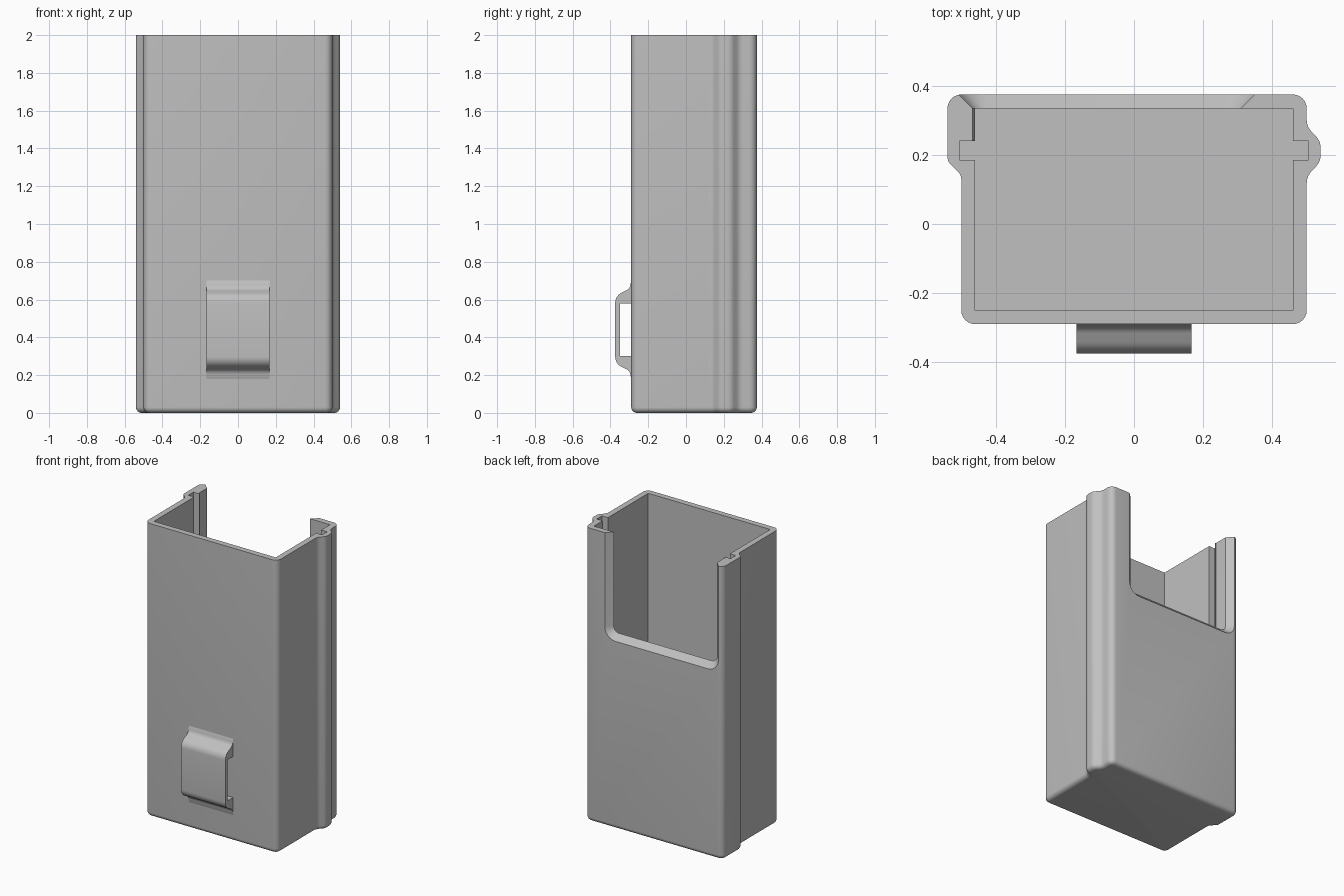
import bpy, bmesh, math
from mathutils import Vector

if "Cube" in bpy.data.objects:
    bpy.data.objects.remove(bpy.data.objects["Cube"])

grey = bpy.data.materials.new("plain grey")
grey.use_nodes = True
grey.diffuse_color = (0.53, 0.53, 0.53, 1)
grey.node_tree.nodes["Principled BSDF"].inputs["Base Color"].default_value = grey.diffuse_color


def rounded(corners, steps=6):
    """Closed 2D outline from (x, y, fillet radius) corners."""
    out = []
    for i, (x, y, r) in enumerate(corners):
        p = Vector((x, y))
        if r == 0:
            out.append(p)
            continue
        a = (Vector(corners[i - 1][:2]) - p).normalized()
        b = (Vector(corners[(i + 1) % len(corners)][:2]) - p).normalized()
        half = a.angle(b) / 2
        centre = p + (a + b).normalized() * r / math.sin(half)
        start = p + a * r / math.tan(half) - centre
        end = p + b * r / math.tan(half) - centre
        sweep = start.angle_signed(end)
        for k in range(steps + 1):
            t = -sweep * k / steps
            c, s = math.cos(t), math.sin(t)
            out.append(centre + Vector((start.x * c - start.y * s, start.x * s + start.y * c)))
    return out


def inset(outline, d):
    """Move a counter-clockwise outline inwards by d."""
    n = len(outline)
    out = []
    for i, p in enumerate(outline):
        a = (p - outline[i - 1]).normalized()
        b = (outline[(i + 1) % n] - p).normalized()
        t = (a + b).normalized()
        out.append(p + Vector((-t.y, t.x)) * d)
    return out


def loft(name, rings):
    """Solid skinned through rings of equal point count, capped at both ends."""
    bm = bmesh.new()
    loops = [[bm.verts.new(p) for p in ring] for ring in rings]
    n = len(loops[0])
    for low, high in zip(loops, loops[1:]):
        for i in range(n):
            j = (i + 1) % n
            bm.faces.new((low[i], low[j], high[j], high[i]))
    bm.faces.new(loops[0][::-1])
    bm.faces.new(loops[-1])
    bmesh.ops.recalc_face_normals(bm, faces=bm.faces)
    mesh = bpy.data.meshes.new(name)
    bm.to_mesh(mesh)
    bm.free()
    mesh.materials.append(grey)
    obj = bpy.data.objects.new(name, mesh)
    bpy.context.collection.objects.link(obj)
    return obj


def activate(obj):
    bpy.ops.object.select_all(action='DESELECT')
    obj.select_set(True)
    bpy.context.view_layer.objects.active = obj


def cut(target, cutter):
    activate(target)
    mod = target.modifiers.new("cut", 'BOOLEAN')
    mod.operation = 'DIFFERENCE'
    mod.solver = 'EXACT'
    mod.object = cutter
    bpy.ops.object.modifier_apply(modifier=mod.name)
    bpy.data.objects.remove(cutter)


# Outer body: stepped left side, rail bump on the other, rounded bottom edge
outline = rounded([
    (-0.5, -0.29, 0.04), (0.5, -0.29, 0.04),
    (0.5, 0.138, 0.05), (0.54, 0.18, 0.045), (0.54, 0.24, 0.045), (0.5, 0.282, 0.05),
    (0.5, 0.375, 0.04), (-0.54, 0.375, 0.04),
    (-0.54, 0.182, 0.03), (-0.5, 0.142, 0.03)])
R = 0.03
levels = []
for k in range(7):
    a = math.pi / 2 * k / 6
    levels.append((R * (1 - math.sin(a)), R * (1 - math.cos(a))))
levels.append((0, 2))
body = loft("case_body", [[(p.x, p.y, z) for p in inset(outline, d)] for d, z in levels])

# Cavity with a guide slot in each side wall
half = [(0.46, -0.25), (0.46, 0.185), (0.505, 0.185), (0.505, 0.24), (0.46, 0.24), (0.46, 0.335)]
cavity = half + [(-x, y) for x, y in reversed(half)]
cut(body, loft("cavity_cutter", [[(x, y, z) for x, y in cavity] for z in (0.04, 2.1)]))

# Back opening, flared outwards through the wall
rings = []
for y, grow in ((0.24, 0), (0.335, 0), (0.395, 0.06)):
    x0, x1, z, r = -0.468 - grow, 0.31 + grow, 1.32 - grow, 0.04 + grow
    shape = rounded([(x0, 2.2, 0), (x0, z, r), (x1, z, r), (x1, 2.2, 0)])
    rings.append([(p.x, y, p.y) for p in shape])
cut(body, loft("opening_cutter", rings))

# Belt loop on the front
loop_side = rounded([
    (-0.285, 0.71, 0), (-0.29, 0.70, 0), (-0.298, 0.657, 0.04), (-0.375, 0.62, 0.06),
    (-0.375, 0.26, 0.06), (-0.298, 0.223, 0.04), (-0.29, 0.18, 0), (-0.285, 0.17, 0),
    (-0.285, 0.30, 0), (-0.35, 0.30, 0), (-0.35, 0.58, 0), (-0.285, 0.58, 0)])
belt_loop = loft("belt_loop", [[(x, p.x, p.y) for p in loop_side] for x in (-0.167, 0.167)])

for part in (body, belt_loop):
    activate(part)
    bpy.ops.object.shade_smooth_by_angle(angle=math.radians(30))
